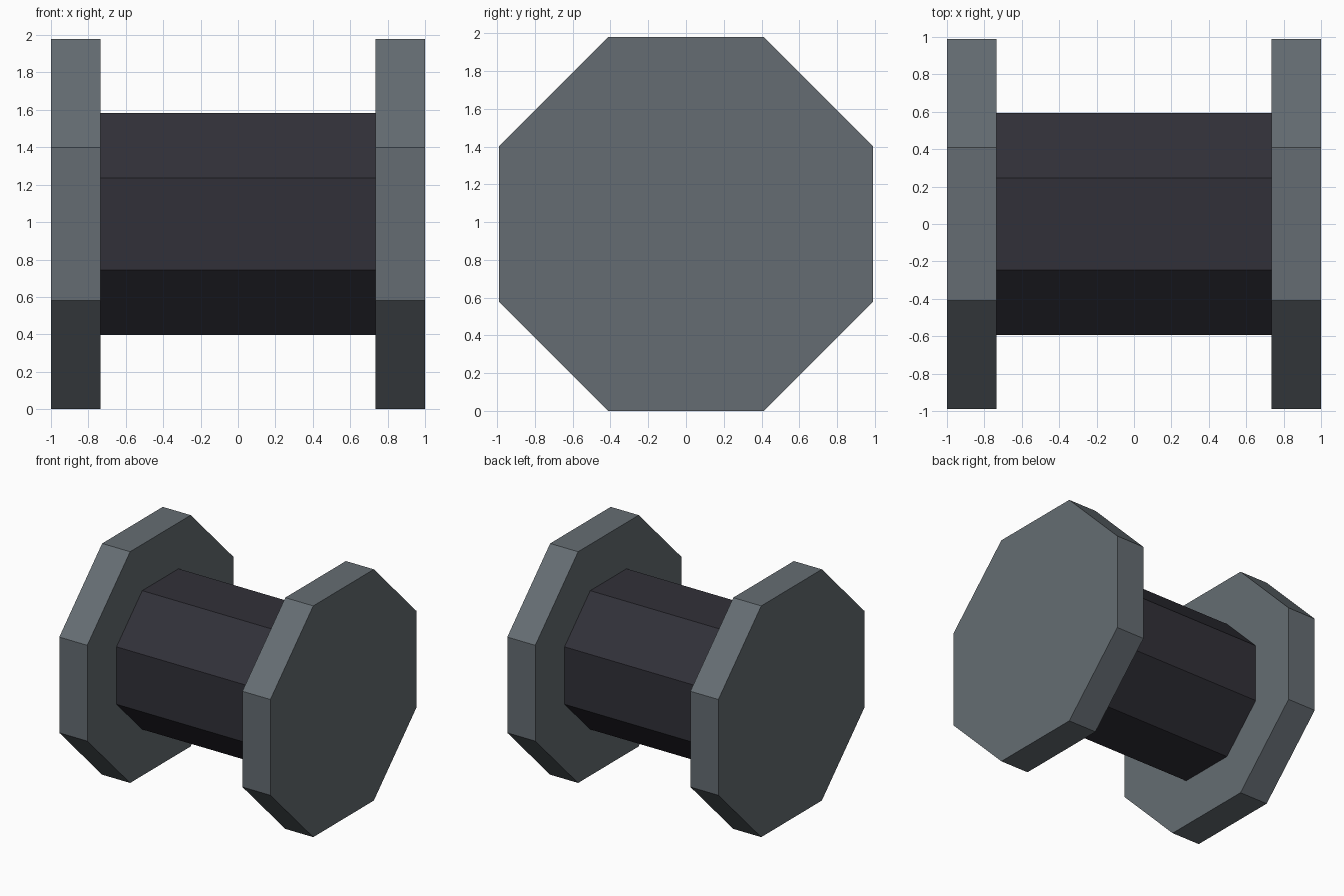
import bpy
import math

cube = bpy.data.objects.get("Cube")
if cube:
    bpy.data.objects.remove(cube, do_unlink=True)

SIDES = 8
CENTRE_Z = 0.99


def make_material(name, colour):
    mat = bpy.data.materials.new(name)
    mat.use_nodes = True
    mat.diffuse_color = colour
    mat.node_tree.nodes["Principled BSDF"].inputs["Base Color"].default_value = colour
    return mat


def octagon_bar(name, x, length, half_width, mat):
    """Octagonal prism along x, with a flat side down."""
    bpy.ops.mesh.primitive_cylinder_add(
        vertices=SIDES, radius=half_width / math.cos(math.pi / SIDES), depth=length)
    obj = bpy.context.object
    obj.name = name
    # Turn half a side so flats face the axes, then lay the prism along x
    for v in obj.data.vertices:
        a = math.pi / SIDES
        px, py, pz = v.co
        v.co = (pz,
                px * math.cos(a) - py * math.sin(a),
                px * math.sin(a) + py * math.cos(a))
    obj.location = (x, 0, CENTRE_Z)
    obj.data.materials.append(mat)
    return obj


steel = make_material("steel grey", (0.13, 0.152, 0.17, 1))
dark = make_material("dark charcoal", (0.031, 0.03, 0.04, 1))

# Central bar between the weights
octagon_bar("handle", 0, 1.48, 0.594, dark)

# End weights
for side, sign in (("left", 1), ("right", -1)):
    octagon_bar(side + "_weight", sign * 0.8675, 0.265, 0.99, steel)
